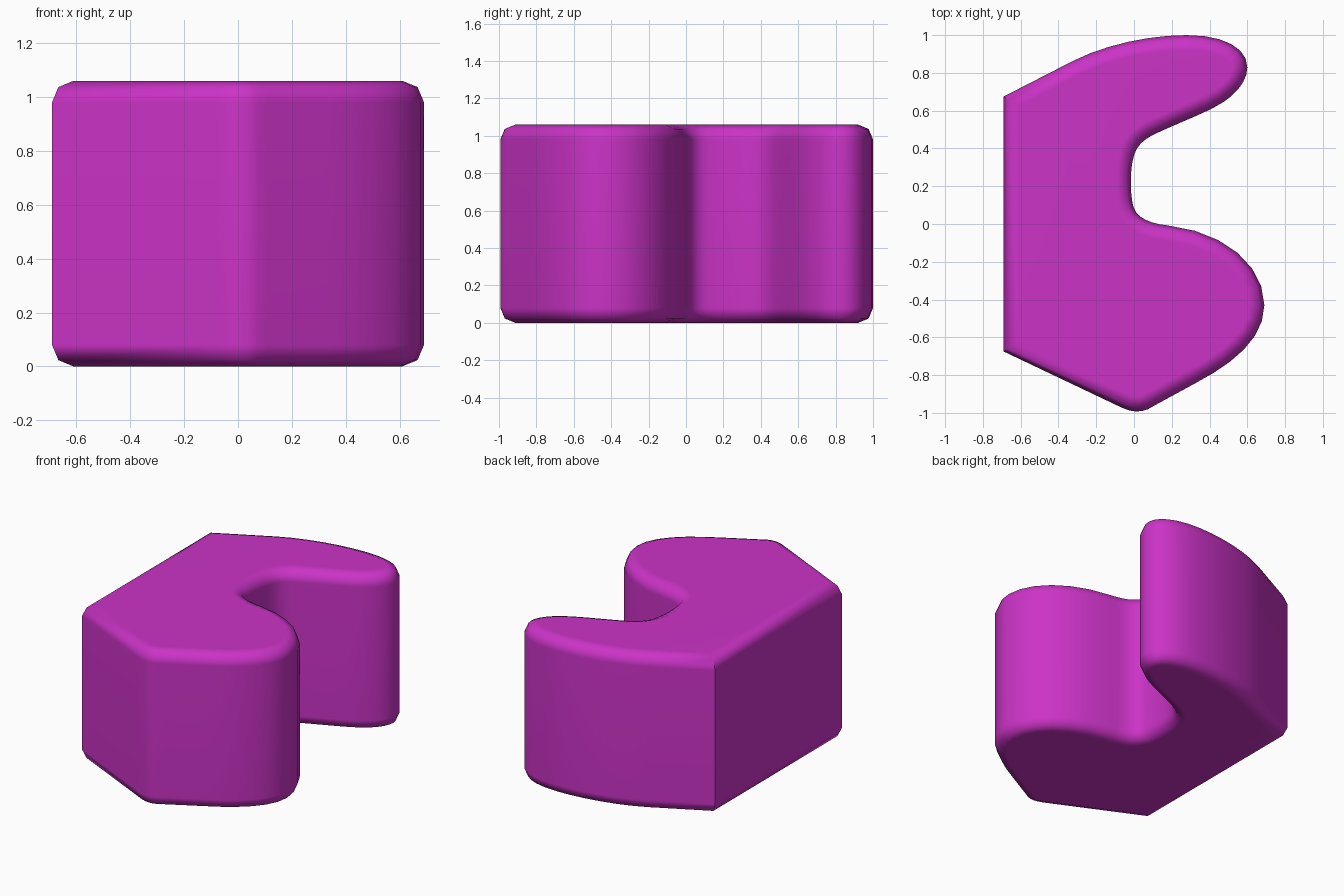
import bpy, bmesh, math
from mathutils import Vector
from mathutils.geometry import interpolate_bezier

if "Cube" in bpy.data.objects:
    bpy.data.objects.remove(bpy.data.objects["Cube"])

HEIGHT, BEVEL, STEPS = 1.06, 0.08, 7

# Outline, counter-clockwise: a point is a straight run, three are a curve
start = (-.69, .675)
path = [
    [(-.69, -.675)],                                  # flat back
    [(-.08, -.965)],                                  # lower slope
    [(-.02, -.995), (.04, -1.01), (.11, -.96)],       # rounded tip
    [(.33, -.84)],
    [(.52, -.74), (.69, -.61), (.69, -.43)],          # big lower lobe
    [(.69, -.22), (.48, -.04), (.18, -.008)],
    [(.09, .003), (.02, .025), (-.003, .09)],         # slot
    [(-.02, .15), (-.02, .26), (-.01, .32)],
    [(.005, .42), (.05, .45), (.14, .49)],
    [(.25, .54), (.33, .57), (.42, .615)],            # upper arm
    [(.53, .67), (.60, .75), (.60, .83)],
    [(.60, .93), (.48, 1.0), (.28, 1.0)],
    [(.08, 1.0), (-.15, .95), (-.32, .865)],
]
outline = [Vector(start)]
for seg in path:
    if len(seg) == 1:
        outline.append(Vector(seg[0]))
    else:
        h1, h2, end = map(Vector, seg)
        pts = interpolate_bezier(outline[-1], h1, h2, end, STEPS)
        outline += [Vector(p[:2]) for p in pts[1:]]


def inset(points, d):
    """Move the outline inwards by d with mitred corners."""
    result = []
    for i, p in enumerate(points):
        a = (p - points[i - 1]).normalized()
        b = (points[(i + 1) % len(points)] - p).normalized()
        na, nb = Vector((-a.y, a.x)), Vector((-b.y, b.x))
        result.append(p + (na + nb) * d / (1 + na.dot(nb)))
    return result


# Stack of rings: rounded bottom edge, wall, rounded top edge
k = BEVEL * (1 - math.sqrt(0.5))
levels = [(BEVEL, 0), (k, k), (0, BEVEL)]
levels += [(d, HEIGHT - z) for d, z in reversed(levels)]
bm = bmesh.new()
rings = [[bm.verts.new((p.x, p.y, z)) for p in inset(outline, d)] for d, z in levels]
n = len(outline)
for low, high in zip(rings, rings[1:]):
    for i in range(n):
        j = (i + 1) % n
        bm.faces.new((low[i], low[j], high[j], high[i]))
bm.faces.new(rings[0][::-1])
bm.faces.new(rings[-1])
mesh = bpy.data.meshes.new("hooked_block")
bm.to_mesh(mesh)
bm.free()
block = bpy.data.objects.new("hooked_block", mesh)
bpy.context.collection.objects.link(block)

# Smooth shading with flat caps
bpy.context.view_layer.objects.active = block
block.select_set(True)
bpy.ops.object.shade_smooth_by_angle(angle=math.radians(50))
weighted = block.modifiers.new("flat_caps", "WEIGHTED_NORMAL")
weighted.keep_sharp = True

mat = bpy.data.materials.new("magenta")
mat.diffuse_color = (0.6, 0.033, 0.57, 1)
mat.use_nodes = True
mat.node_tree.nodes["Principled BSDF"].inputs["Base Color"].default_value = mat.diffuse_color
mesh.materials.append(mat)
